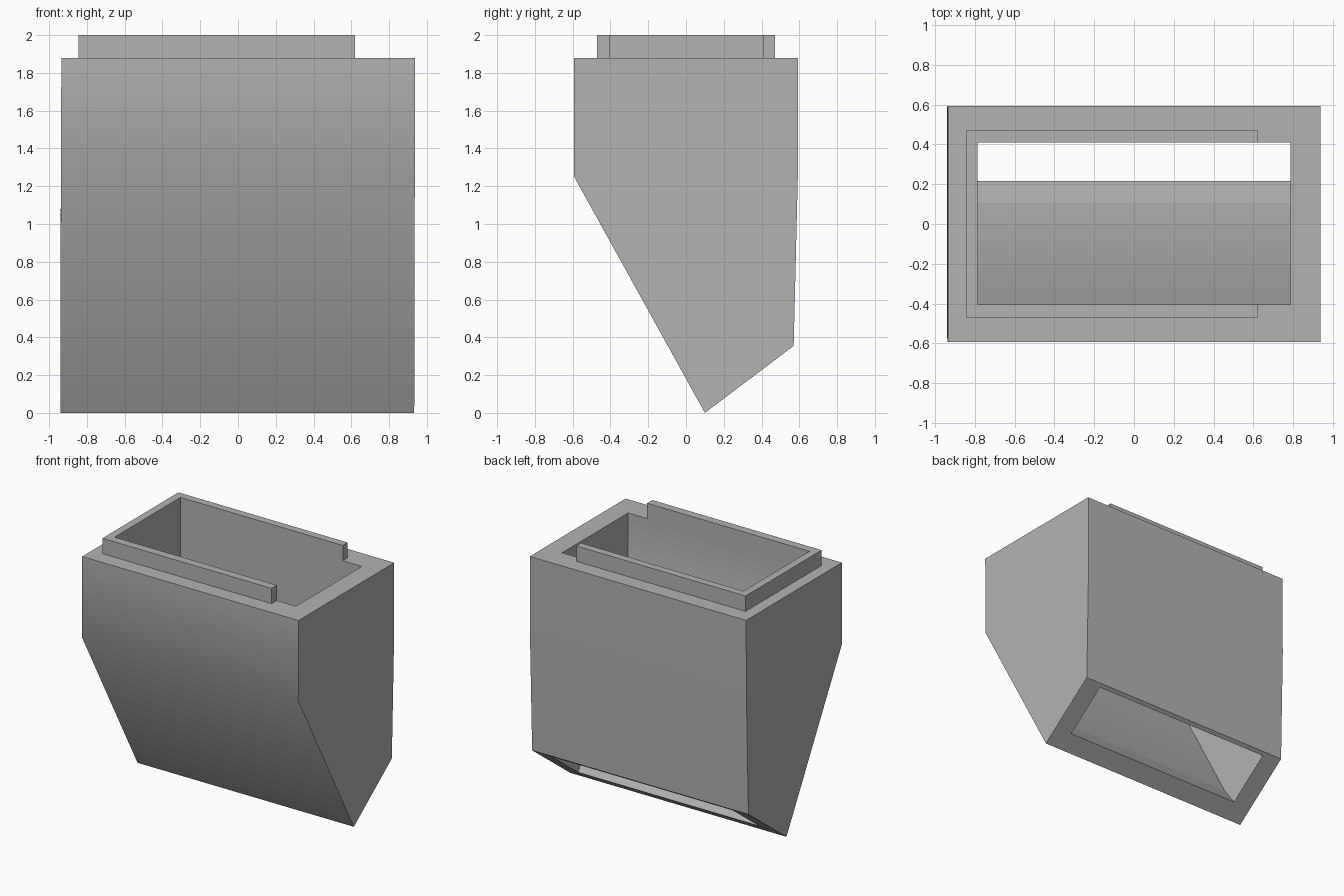
import bpy
import bmesh
from math import radians

cube = bpy.data.objects.get("Cube")
if cube:
    bpy.data.objects.remove(cube, do_unlink=True)

grey = bpy.data.materials.new("plain grey")
grey.use_nodes = True
COLOUR = (0.45, 0.45, 0.45, 1)
grey.diffuse_color = COLOUR
grey.node_tree.nodes["Principled BSDF"].inputs["Base Color"].default_value = COLOUR


def finish(bm, name):
    """Turn the bmesh into a smooth object with sharp corners."""
    bmesh.ops.recalc_face_normals(bm, faces=bm.faces)
    mesh = bpy.data.meshes.new(name)
    bm.to_mesh(mesh)
    bm.free()
    mesh.materials.append(grey)
    obj = bpy.data.objects.new(name, mesh)
    bpy.context.collection.objects.link(obj)
    bpy.ops.object.select_all(action="DESELECT")
    obj.select_set(True)
    bpy.context.view_layer.objects.active = obj
    bpy.ops.object.shade_smooth_by_angle(angle=radians(30))
    return obj


def loft(name, rings, sharp_ring):
    """Join rectangular rings: (left x, right x, front (y, z), back (y, z))."""
    bm = bmesh.new()
    loops = []
    for x0, x1, front, back in rings:
        corners = [(x0, *front), (x1, *front), (x1, *back), (x0, *back)]
        loops.append([bm.verts.new(c) for c in corners])
    for a, b in zip(loops, loops[1:] + loops[:1]):
        for i in range(4):
            j = (i + 1) % 4
            bm.faces.new((a[i], a[j], b[j], b[i]))
    edge_ring = set(loops[sharp_ring])
    for e in bm.edges:
        e.smooth = not set(e.verts) <= edge_ring
    return finish(bm, name)


def extrude_outline(name, outline, z0, z1):
    """Raise a flat outline into a prism."""
    bm = bmesh.new()
    face = bm.faces.new([bm.verts.new((x, y, z0)) for x, y in outline])
    top = bmesh.ops.extrude_face_region(bm, geom=[face])["geom"]
    moved = [v for v in top if isinstance(v, bmesh.types.BMVert)]
    bmesh.ops.translate(bm, verts=moved, vec=(0, 0, z1 - z0))
    return finish(bm, name)


# Thick-walled chute: down the outside, then up the inside
RIM, IN = 1.88, 0.785
loft("hopper_body", [
    (-0.935, 0.938, (-0.592, RIM), (0.592, RIM)),
    (-0.938, 0.936, (-0.592, 1.25), (0.592, 1.25)),
    (-0.94, 0.933, (0.10, 0), (0.57, 0.355)),
    (-IN, IN, (0.215, 0.087), (0.545, 0.336)),
    (-IN, IN, (0.105, 0.234), (0.41, 0.516)),
    (-IN, IN, (-0.405, 1.16), (0.41, 1.16)),
    (-IN, IN, (-0.405, RIM), (0.41, RIM)),
], sharp_ring=4)

# Raised collar, open on one end
END, OUT = 0.62, -0.845
extrude_outline("rim_collar", [
    (END, -0.47), (OUT, -0.47), (OUT, 0.47), (END, 0.47),
    (END, 0.41), (-IN, 0.41), (-IN, -0.405), (END, -0.405),
], RIM, 2.0)
